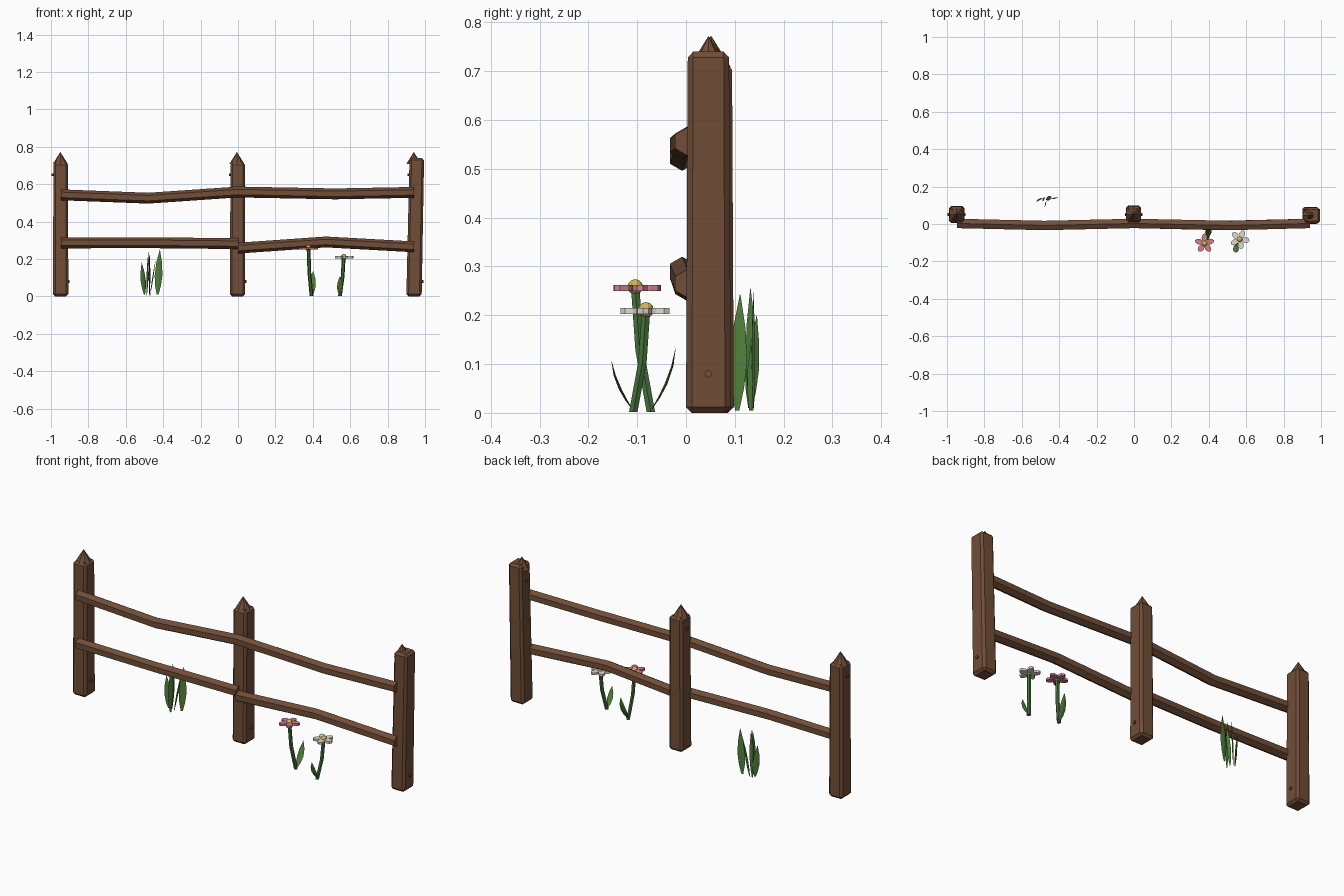
import bpy, bmesh, math
from mathutils import Vector, Matrix

old = bpy.data.objects.get("Cube")
if old:
    bpy.data.objects.remove(old, do_unlink=True)


def material(name, rgb):
    m = bpy.data.materials.new(name)
    m.use_nodes = True
    m.diffuse_color = (*rgb, 1)
    m.node_tree.nodes["Principled BSDF"].inputs["Base Color"].default_value = (*rgb, 1)
    return m


WOOD = material("brown wood", (0.165, 0.075, 0.038))
STEM = material("stem green", (0.06, 0.17, 0.045))
LEAF = material("leaf green", (0.085, 0.22, 0.045))
PINK = material("pink petal", (0.62, 0.22, 0.27))
WHITE = material("white petal", (0.74, 0.71, 0.65))
YELLOW = material("yellow centre", (0.68, 0.46, 0.08))


def finish(bm, name, mat):
    bmesh.ops.recalc_face_normals(bm, faces=bm.faces)
    mesh = bpy.data.meshes.new(name)
    bm.to_mesh(mesh)
    bm.free()
    mesh.materials.append(mat)
    ob = bpy.data.objects.new(name, mesh)
    bpy.context.collection.objects.link(ob)
    return ob


def loft(bm, rings):
    """Skin a list of vertex-position rings and cap both ends."""
    loops = [[bm.verts.new(p) for p in ring] for ring in rings]
    n = len(loops[0])
    for a, b in zip(loops, loops[1:]):
        for i in range(n):
            j = (i + 1) % n
            bm.faces.new((a[i], a[j], b[j], b[i]))
    bm.faces.new(loops[0][::-1])
    bm.faces.new(loops[-1])


def tube(name, points, radius, sides, mat, u, v):
    """Sweep a regular polygon, spanned by directions u and v, along points."""
    bm = bmesh.new()
    u, v = Vector(u), Vector(v)
    angles = [math.tau * i / sides for i in range(sides)]
    loft(bm, [[Vector(p) + radius * (u * math.cos(a) + v * math.sin(a)) for a in angles]
              for p in points])
    return finish(bm, name, mat)


def post(name, x, y, height, lean, cap_x):
    # Chamfered square timber with a slight lean
    bm = bmesh.new()
    bmesh.ops.create_cube(bm, size=1)
    bmesh.ops.scale(bm, verts=bm.verts, vec=(0.082, 0.092, height))
    bmesh.ops.bevel(bm, geom=bm.edges[:], offset=0.012, segments=1, affect='EDGES')
    for v in bm.verts:
        t = v.co.z / height + 0.5
        v.co *= Vector((1 - 0.05 * t, 1 - 0.08 * t, 1))
        v.co += Vector((x + lean * t, y, height / 2))
    finish(bm, name, WOOD)
    # Pointed cap
    bm = bmesh.new()
    bmesh.ops.create_cone(bm, cap_ends=True, segments=8, radius1=0.04, radius2=0,
                          depth=0.064, matrix=Matrix.Translation((cap_x, y, 0.740)))
    finish(bm, name + "_cap", WOOD)
    # Wooden pegs: low on one side, high on the other
    for label, side, z in (("low", 1, 0.08), ("high", -1, 0.65)):
        bm = bmesh.new()
        px = x + lean * z / height + side * 0.04
        bmesh.ops.create_cone(bm, cap_ends=True, segments=10, radius1=0.008, radius2=0.008,
                              depth=0.016, matrix=Matrix.Translation((px, y, z))
                              @ Matrix.Rotation(math.pi / 2, 4, 'Y'))
        finish(bm, f"{name}_{label}_peg", WOOD)


post("right_post", -0.948, 0.05, 0.715, 0.0, -0.95)
post("middle_post", -0.003, 0.052, 0.715, 0.002, -0.006)
post("left_post", 0.941, 0.046, 0.74, 0.015, 0.94)


# Bent hexagonal rails: start, bend and end as (x, z)
rails = {
    "upper_right_rail": [(-0.947, 0.543), (-0.48, 0.525), (0.0, 0.558)],
    "upper_left_rail": [(0.0, 0.558), (0.52, 0.548), (0.94, 0.556)],
    "lower_right_rail": [(-0.947, 0.286), (-0.48, 0.287), (0.002, 0.282)],
    "lower_left_rail": [(0.0, 0.258), (0.47, 0.291), (0.94, 0.265)],
}
for name, path in rails.items():
    pts = [(x, y, z) for (x, z), y in zip(path, (0.003, -0.008, 0.003))]
    tube(name, pts, 0.029, 6, WOOD, (0, 0, 1), (0, 1, 0))


def blade(name, base, tip, width, angle, bow=0.0):
    """Slim pointed leaf; angle turns its flat side, bow bends it forward."""
    bm = bmesh.new()
    base, tip = Vector(base), Vector(tip)
    a = math.radians(angle)
    side = Vector((math.cos(a), math.sin(a), 0))
    out = Vector((-math.sin(a), math.cos(a), 0))
    rings = []
    for t, w in ((0, 0.25), (0.2, 0.75), (0.42, 1), (0.7, 0.75), (1, 0.03)):
        c = base.lerp(tip, t) + out * bow * 4 * t * (1 - t)
        s, d = side * width / 2 * w, out * 0.003 * w
        rings.append([c + s, c + d, c - s, c - d])
    loft(bm, rings)
    finish(bm, name, LEAF)


# Grass tuft behind the rails
tuft = [
    ((-0.500, 0.130, 0.01), (-0.515, 0.130, 0.18), 0.034, 35),
    ((-0.488, 0.135, 0.005), (-0.478, 0.132, 0.255), 0.026, 65),
    ((-0.473, 0.105, 0.005), (-0.473, 0.111, 0.243), 0.036, 75),
    ((-0.470, 0.132, 0.005), (-0.440, 0.145, 0.20), 0.024, 100),
    ((-0.430, 0.138, 0.01), (-0.418, 0.138, 0.25), 0.042, 10),
]
for i, spec in enumerate(tuft):
    blade(f"grass_blade_{i + 1}", *spec)


def flower(name, root, head, petal_mat, turn):
    root, head = Vector(root), Vector(head)
    # Curved stem
    bend = Vector((root.x, root.y, 0)).lerp(Vector((head.x, head.y, 0)), 0.72)
    bend.z = head.z * 0.5
    tube(name + "_stem", [root, bend, head], 0.010, 6, STEM, (1, 0, 0), (0, 1, 0))
    # Five rounded petals
    bm = bmesh.new()
    for k in range(5):
        m = (Matrix.Translation(head)
             @ Matrix.Rotation(math.radians(turn + 72 * k), 4, 'Z')
             @ Matrix.Translation((0.030, 0, 0))
             @ Matrix.Diagonal((0.023, 0.016, 1, 1)))
        bmesh.ops.create_cone(bm, cap_ends=True, segments=8, radius1=1, radius2=1,
                              depth=0.012, matrix=m)
    finish(bm, name + "_petals", petal_mat)
    # Domed centre
    bm = bmesh.new()
    bmesh.ops.create_uvsphere(bm, u_segments=10, v_segments=6, radius=0.016,
                              matrix=Matrix.Translation(head + Vector((0, 0, 0.002))))
    finish(bm, name + "_centre", YELLOW)


flower("pink_flower", (0.393, -0.072, 0.002), (0.377, -0.104, 0.256), PINK, 90)
flower("white_flower", (0.545, -0.108, 0.002), (0.565, -0.082, 0.209), WHITE, 65)
blade("pink_flower_leaf", (0.395, -0.072, 0.005), (0.402, -0.021, 0.135), 0.036, 0, 0.010)
blade("white_flower_leaf", (0.545, -0.108, 0.005), (0.545, -0.153, 0.108), 0.032, 0, -0.008)
